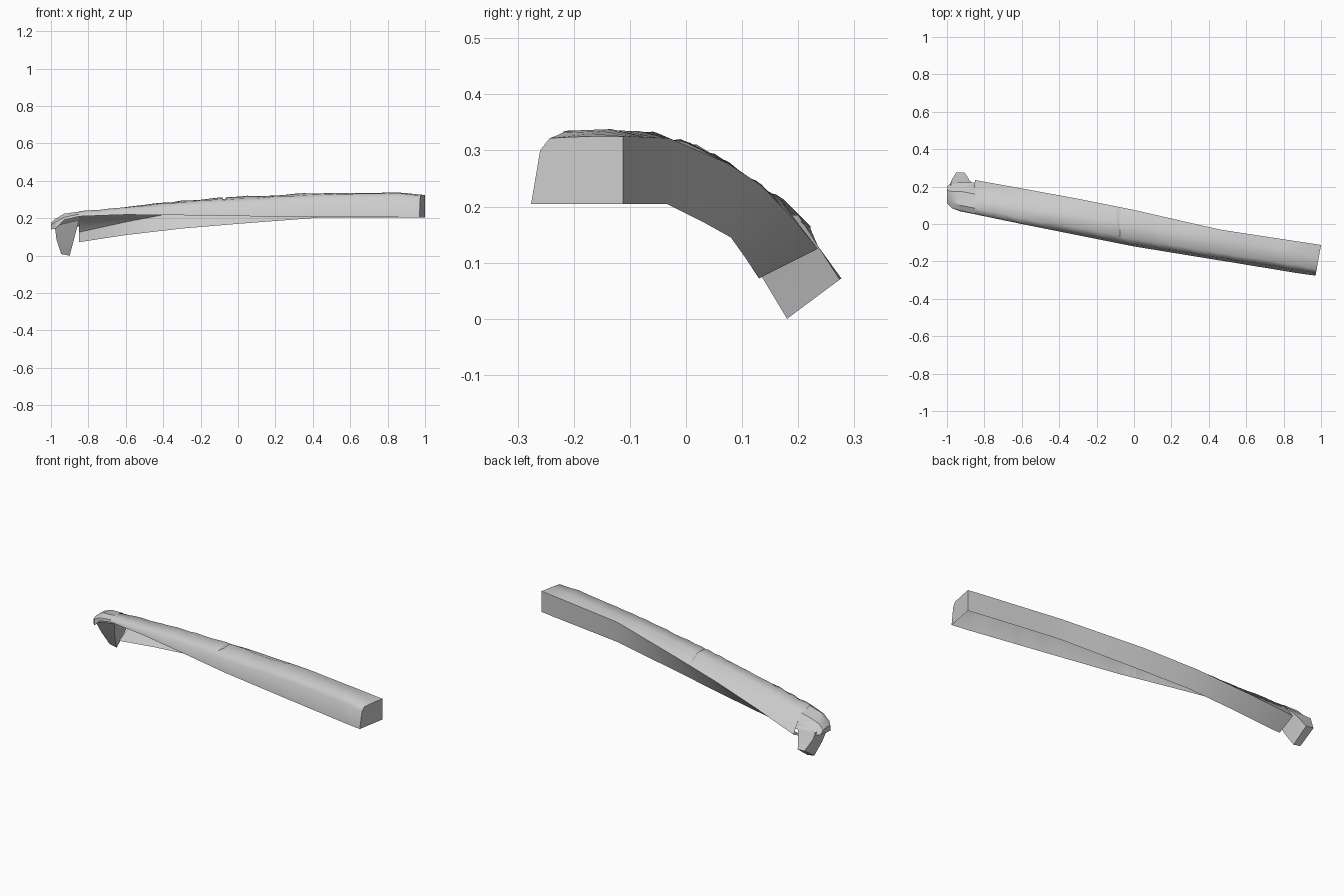
import bpy, bmesh, random
from mathutils import Vector

random.seed(4)
if "Cube" in bpy.data.objects:
    bpy.data.objects.remove(bpy.data.objects["Cube"])

stone = bpy.data.materials.new("pale grey stone")
stone.use_nodes = True
GREY = (0.6, 0.6, 0.6, 1)
stone.diffuse_color = GREY
stone.node_tree.nodes["Principled BSDF"].inputs["Base Color"].default_value = GREY


def loft(name, rings, angle, wrap=False, cap=-1):
    """Skin a list of profiles and close one end."""
    bm = bmesh.new()
    rows = [[bm.verts.new(p) for p in r] for r in rings]
    n = len(rows[0])
    for a, b in zip(rows, rows[1:]):
        for i in range(n if wrap else n - 1):
            j = (i + 1) % n
            bm.faces.new((a[i], b[i], b[j], a[j]))
    bm.faces.new(rows[cap] if cap == -1 else rows[cap][::-1])
    bmesh.ops.recalc_face_normals(bm, faces=bm.faces)
    mesh = bpy.data.meshes.new(name)
    bm.to_mesh(mesh)
    bm.free()
    mesh.materials.append(stone)
    ob = bpy.data.objects.new(name, mesh)
    bpy.context.collection.objects.link(ob)
    bpy.ops.object.select_all(action='DESELECT')
    ob.select_set(True)
    bpy.context.view_layer.objects.active = ob
    bpy.ops.object.shade_smooth_by_angle(angle=angle)


# Twisting beam, open underneath: x, then (y, z) of front foot, shoulder,
# front crown, rear crown, back top, back foot
KEYS = [
    (1.00, (-.276, .205), (-.26, .30), (-.243, .322), (-.18, .325), (-.112, .325), (-.112, .205)),
    (0.90, (-.263, .205), (-.247, .31), (-.222, .333), (-.15, .336), (-.097, .325), (-.097, .205)),
    (0.46, (-.195, .207), (-.18, .305), (-.155, .328), (-.08, .336), (-.03, .322), (-.035, .205)),
    (0.00, (-.12, .211), (-.108, .28), (-.08, .304), (.0, .315), (.075, .277), (.035, .17)),
    (-.30, (-.06, .216), (-.05, .265), (-.02, .288), (.05, .294), (.135, .237), (.08, .145)),
    (-.60, (.0, .219), (.005, .243), (.03, .26), (.10, .26), (.19, .18), (.105, .11)),
    (-.85, (.052, .21), (.055, .222), (.085, .235), (.16, .222), (.235, .125), (.13, .072)),
]


def section(x):
    for a, b in zip(KEYS, KEYS[1:]):
        if x >= b[0] - 1e-6:
            t = (a[0] - x) / (a[0] - b[0])
            return [Vector(p).lerp(Vector(q), t) for p, q in zip(a[1:], b[1:])]


def ring(x):
    pts = section(x)
    # weathered crown, with a short crack near the middle
    if x < .98:
        for i in (1, 2, 3):
            pts[i] += Vector((random.uniform(-.003, .003), random.uniform(-.003, .003)))
    if abs(x + .075) < .005:
        pts[3].y -= .012
    # the wide end is cut square to the beam
    skew = .18 * min(max((x - .5) / .5, 0), 1)
    return [(x + skew * (p.x - pts[-1].x), p.x, p.y) for p in pts]


stations = [1 - .05 * i for i in range(38)] + [-.065, -.075, -.085]
loft("twisted_beam", [ring(x) for x in sorted(stations, reverse=True)], .95, cap=0)

# Broken cap closing the narrow end, open underneath
CAP = [
    (-.85, ((.052, .21), (.055, .222), (.085, .235), (.16, .222), (.222, .155))),
    (-.93, ((.068, .19), (.072, .205), (.10, .224), (.175, .212), (.222, .165))),
    (-.975, ((.085, .145), (.085, .18), (.12, .197), (.175, .195), (.222, .15))),
    (-1.0, ((.11, .14), (.11, .165), (.13, .175), (.18, .17), (.20, .15))),
]
loft("broken_cap", [[(x, y, z) for y, z in pts] for x, pts in CAP], .4)

# Tapered lug hanging under the cap
loft("end_lug", [
    [(-.98, .10, .16), (-.85, .085, .19), (-.85, .20, .185), (-.98, .22, .165)],
    [(-.97, .14, .085), (-.88, .135, .075), (-.88, .235, .13), (-.975, .235, .13)],
    [(-.945, .18, .008), (-.90, .18, 0), (-.905, .274, .07), (-.95, .277, .072)],
], .3, wrap=True)
